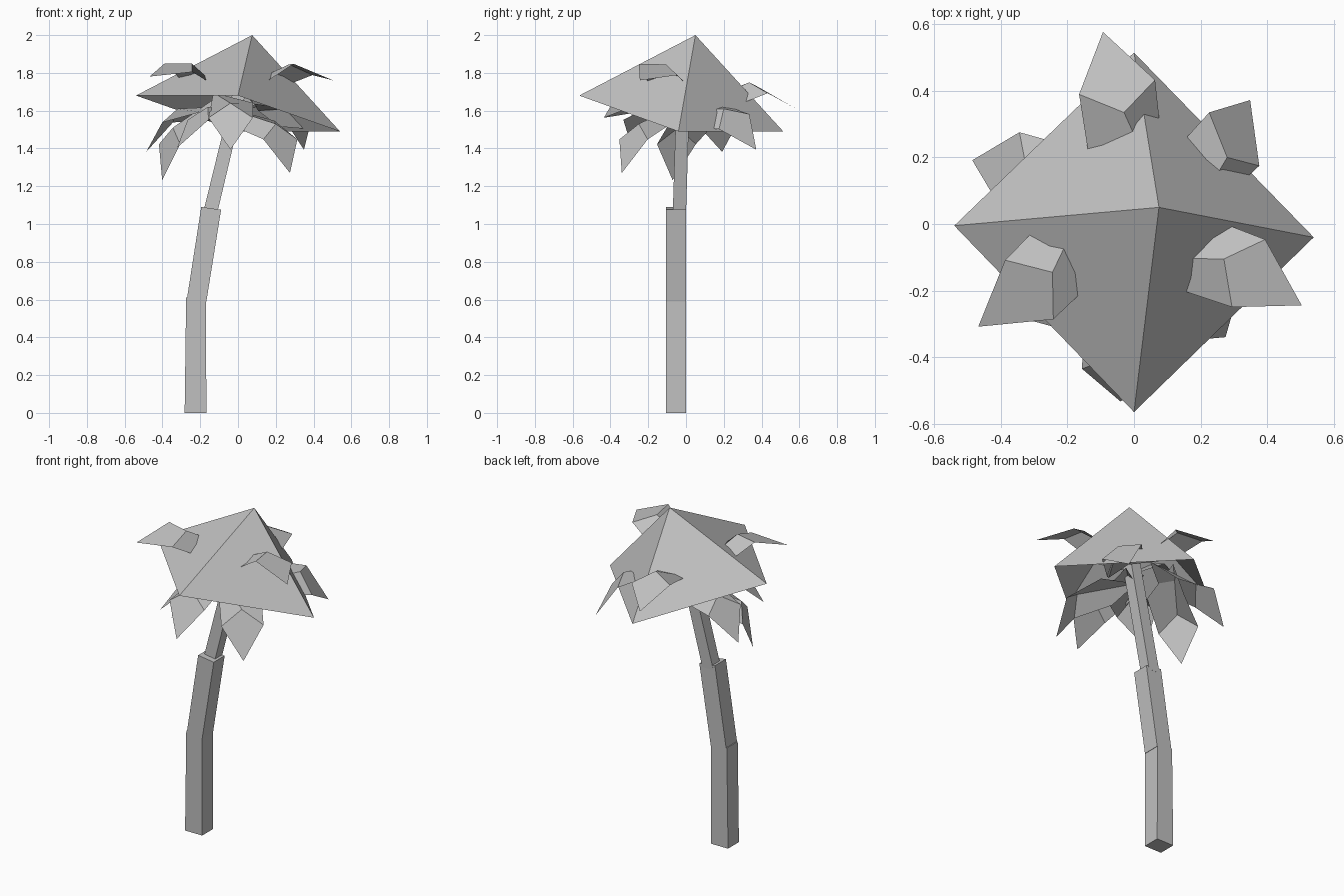
import bpy
import bmesh
from mathutils import Vector

default_cube = bpy.data.objects.get("Cube")
if default_cube:
    bpy.data.objects.remove(default_cube, do_unlink=True)


def make_material(name, colour):
    material = bpy.data.materials.new(name)
    material.use_nodes = True
    material.diffuse_color = colour
    material.node_tree.nodes["Principled BSDF"].inputs["Base Color"].default_value = colour
    return material


grey = make_material("plain_grey", (0.53, 0.53, 0.53, 1))


def make_object(name, points, faces, recalculate=True):
    """Build a flat shaded mesh object from a few points."""
    bm = bmesh.new()
    verts = [bm.verts.new(point) for point in points]
    for face in faces:
        bm.faces.new([verts[index] for index in face])
    if recalculate:
        bmesh.ops.recalc_face_normals(bm, faces=bm.faces)
    mesh = bpy.data.meshes.new(name)
    bm.to_mesh(mesh)
    bm.free()
    mesh.materials.append(grey)
    obj = bpy.data.objects.new(name, mesh)
    bpy.context.collection.objects.link(obj)
    return obj


def make_post(name, bottom, top, bottom_width, top_width, depth, slope=0.0):
    """Four-sided post between two centres, its top end tilted by slope."""
    points = []
    for centre, width, tilt in ((bottom, bottom_width, 0.0), (top, top_width, slope)):
        for sx, sy in ((-1, -1), (1, -1), (1, 1), (-1, 1)):
            corner = Vector((sx * width, sy * depth, -sx * width * tilt)) / 2
            points.append(Vector(centre) + corner)
    faces = [(0, 1, 2, 3), (4, 5, 6, 7)]
    for i in range(4):
        j = (i + 1) % 4
        faces.append((i, j, j + 4, i + 4))
    make_object(name, points, faces)


# Trunk: three bent sections, the upper one thinner
make_post("trunk_lower", (-0.225, -0.053, 0), (-0.222, -0.053, 0.61), 0.115, 0.105, 0.105)
make_post("trunk_middle", (-0.22, -0.053, 0.59), (-0.142, -0.053, 1.083), 0.105, 0.105, 0.105, 0.14)
make_post("trunk_upper", (-0.147, -0.035, 1.06), (0.005, -0.015, 1.69), 0.075, 0.07, 0.07)

# Crown: tilted four-sided canopy, open underneath
left, front = (-0.54, -0.005, 1.68), (0, -0.565, 1.68)
right, back = (0.54, -0.04, 1.49), (0, 0.515, 1.49)
apex = (0.075, 0.05, 2)
make_object("crown", [left, front, right, back, apex],
            [(0, 1, 4), (1, 2, 4), (2, 3, 4), (3, 0, 4)])

# Leaf pattern: a kite-shaped blade and two twisted facets folded down behind it
bend, tip = Vector((0, 0, 0)), Vector((0.285, 0, 0))
side_a, side_b = Vector((0.09, 0.118, 0)), Vector((0.09, -0.116, 0))
root_a, root_b = Vector((-0.08, 0.12, -0.135)), Vector((-0.05, -0.11, -0.17))
stem = Vector((-0.21, -0.09, -0.25))
pattern = [bend, tip, side_a, side_b, root_a, root_b, stem]
leaf_faces = [(0, 3, 1, 2), (0, 2, 4, 6), (0, 6, 5, 3)]


def make_leaf(name, bend_at, tip_at, side=None):
    """Place the leaf pattern from bend to tip, rolled so its width follows side."""
    origin = Vector(bend_at)
    along = (Vector(tip_at) - origin).normalized()
    side = Vector(side) if side else Vector((0, 0, 1)).cross(along)
    up = along.cross(side).normalized()
    across = up.cross(along)
    points = [origin + along * p.x + across * p.y + up * p.z for p in pattern]
    make_object(name, points, leaf_faces, recalculate=False)


# Leaves that break through the crown
make_leaf("upper_leaf_front_right", (-0.245, -0.145, 1.85), (-0.47, -0.31, 1.78), (0.145, -0.19, -0.05))
make_leaf("upper_leaf_front_left", (0.27, -0.105, 1.845), (0.505, -0.245, 1.76), (0.1, 0.205, -0.06))
make_leaf("upper_leaf_back", (-0.03, 0.335, 1.75), (-0.09, 0.565, 1.62), (-0.225, -0.045, 0.03))
make_leaf("side_leaf_back_left", (0.28, 0.2, 1.61), (0.35, 0.375, 1.39), (-0.125, 0.155, 0.05))

# Leaves hanging below the crown
make_leaf("lower_leaf_front", (-0.04, -0.39, 1.64), (-0.04, -0.53, 1.4))
make_leaf("lower_leaf_front_left", (0.2, -0.25, 1.53), (0.275, -0.34, 1.27))
make_leaf("lower_leaf_front_right", (-0.16, -0.2, 1.62), (-0.31, -0.28, 1.42))
make_leaf("lower_leaf_right", (-0.345, -0.04, 1.51), (-0.4, -0.07, 1.24))
make_leaf("lower_leaf_back_right", (-0.32, 0.15, 1.61), (-0.48, 0.19, 1.39))
